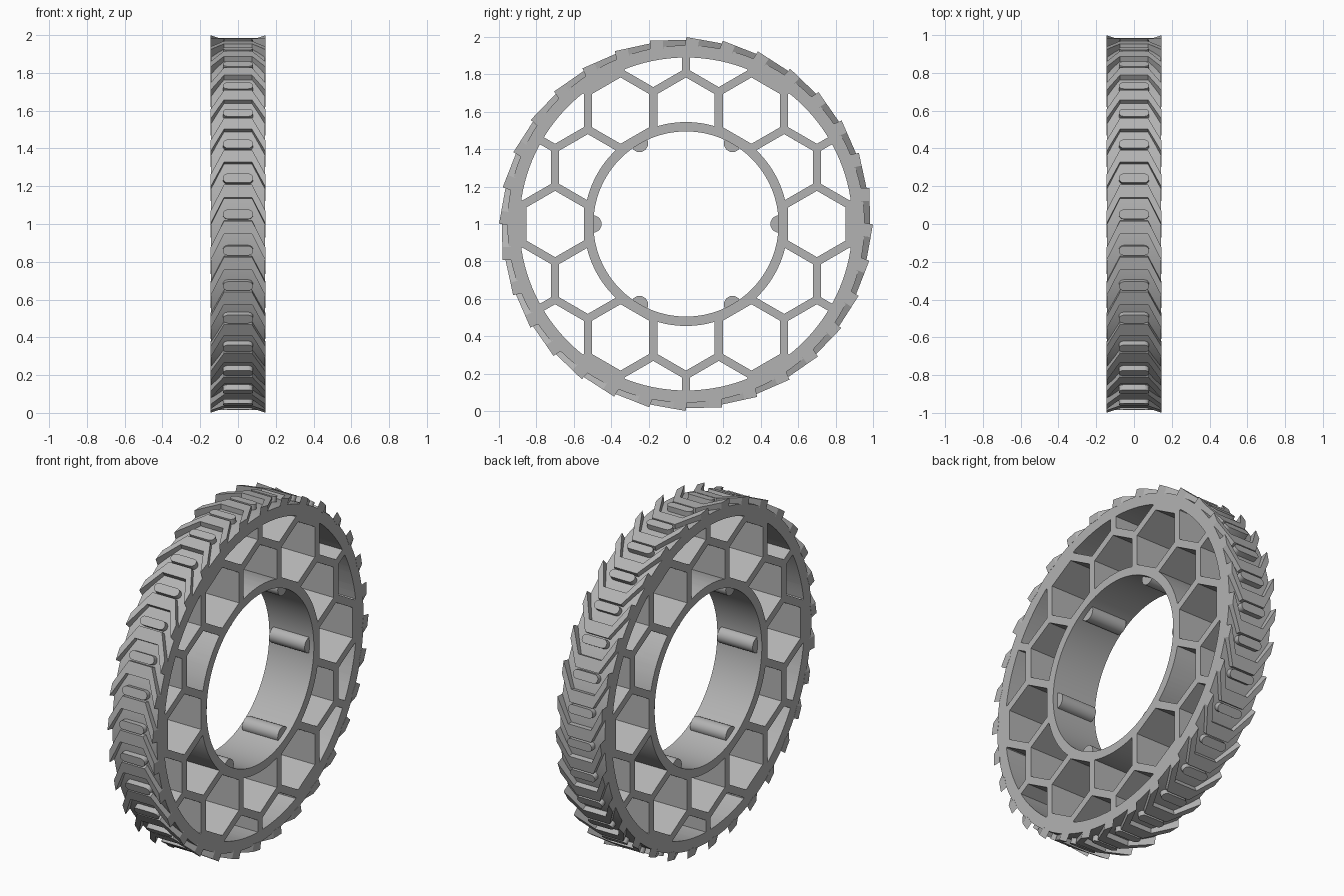
import bpy
import bmesh
from math import sin, cos, pi, radians, sqrt
from mathutils import Matrix, Vector

old = bpy.data.objects.get("Cube")
if old:
    bpy.data.objects.remove(old, do_unlink=True)

HALF_W = 0.145
CENTRE = Vector((0, 0, 1))
CELL = 0.35          # honeycomb spacing
WALL = 0.043         # honeycomb wall thickness
LUGS = 32

rubber = bpy.data.materials.new("grey_rubber")
rubber.use_nodes = True
grey = (0.45, 0.45, 0.45, 1)
rubber.diffuse_color = grey
rubber.node_tree.nodes["Principled BSDF"].inputs["Base Color"].default_value = grey


def finish(bm, name, smooth=True):
    bmesh.ops.recalc_face_normals(bm, faces=bm.faces[:])
    mesh = bpy.data.meshes.new(name)
    bm.to_mesh(mesh)
    bm.free()
    mesh.materials.append(rubber)
    ob = bpy.data.objects.new(name, mesh)
    bpy.context.collection.objects.link(ob)
    if smooth:
        shade(ob)
    return ob


def activate(ob):
    bpy.ops.object.select_all(action='DESELECT')
    ob.select_set(True)
    bpy.context.view_layer.objects.active = ob


def shade(ob):
    activate(ob)
    bpy.ops.object.shade_smooth_by_angle(angle=radians(25))


def prism(bm, points, low, high, frame):
    """Extrude a flat outline along the third axis of a frame."""
    a, b = [[bm.verts.new(CENTRE + frame @ Vector((u, v, w))) for u, v in points]
            for w in (low, high)]
    bm.faces.new(a[::-1])
    bm.faces.new(b)
    for i in range(len(a)):
        j = (i + 1) % len(a)
        bm.faces.new((a[i], a[j], b[j], b[i]))


def ring(name, inner, outer, half, n=128):
    bm = bmesh.new()
    profile = [(inner, -half), (outer, -half), (outer, half), (inner, half)]
    loops = [[bm.verts.new(CENTRE + Vector((x, r * cos(a), r * sin(a)))) for r, x in profile]
             for a in (2 * pi * i / n for i in range(n))]
    for i in range(n):
        p, q = loops[i], loops[(i + 1) % n]
        for k in range(4):
            m = (k + 1) % 4
            bm.faces.new((p[k], p[m], q[m], q[k]))
    return finish(bm, name, False)


def boolean(ob, cutter, operation):
    mod = ob.modifiers.new("cut", 'BOOLEAN')
    mod.operation = operation
    mod.solver = 'EXACT'
    mod.object = cutter
    activate(ob)
    bpy.ops.object.modifier_apply(modifier=mod.name)
    bpy.data.objects.remove(cutter, do_unlink=True)


def arc(cx, cy, r, start, end, n):
    return [(cx + r * cos(radians(start + (end - start) * i / n)),
             cy + r * sin(radians(start + (end - start) * i / n))) for i in range(n + 1)]


# frame whose first two axes are y and z and whose third is x
AXLE = Matrix(((0, 0, 1), (1, 0, 0), (0, 1, 0)))


def lug_frame(degrees):
    """Axes: across the tread, along the tread, outwards."""
    a = radians(degrees)
    return Matrix(((1, 0, 0), (0, sin(a), -cos(a)), (0, cos(a), sin(a))))


# Honeycomb wheel: hexagonal holes kept between hub and rim
cells = bmesh.new()
hex_radius = (CELL - WALL) / sqrt(3)
for row in range(-3, 4):
    for col in range(-3, 4):
        y = CELL * (col + 0.5 * (row % 2))
        z = CELL * row * sqrt(3) / 2
        if 0.3 < sqrt(y * y + z * z) < 1.0:
            prism(cells, arc(y, z, hex_radius, 30, 330, 5), -0.3, 0.3, AXLE)
holes = finish(cells, "hole_cutter", False)
holes.hide_render = True
boolean(holes, ring("band_cutter", 0.545, 0.89, 0.4), 'INTERSECT')
wheel = ring("honeycomb_wheel", 0.495, 0.955, HALF_W - 0.001)
boolean(wheel, holes, 'DIFFERENCE')
shade(wheel)

# Six round keys inside the hub
keys = bmesh.new()
for k in range(6):
    a = k * pi / 3
    prism(keys, arc(0.497 * cos(a), 0.497 * sin(a), 0.046, 0, 345, 23), -0.115, 0.115, AXLE)
finish(keys, "hub_keys")

# Flat chevron lugs with swept-back legs
half_bar, half_t, sweep = 0.074, 0.035, 0.14
right_side = [(HALF_W, -half_t - sweep), (HALF_W, half_t - sweep), (half_bar, half_t)]
chevron = right_side + [(-x, t) for x, t in reversed(right_side)]
chevron += [(-half_bar, -half_t), (half_bar, -half_t)]
step = 360 / LUGS
lugs = bmesh.new()
for i in range(LUGS):
    prism(lugs, chevron, 0.938, 0.984, lug_frame(10.2 + i * step))
finish(lugs, "chevron_lugs", False)

# Round-ended bars between the chevrons
bar_r = 0.025
capsule = arc(0.08 - bar_r, 0, bar_r, -90, 90, 8) + arc(bar_r - 0.08, 0, bar_r, 90, 270, 8)
bars = bmesh.new()
for i in range(LUGS):
    prism(bars, capsule, 0.938, 0.986, lug_frame(3.0 + i * step))
finish(bars, "centre_bars")
